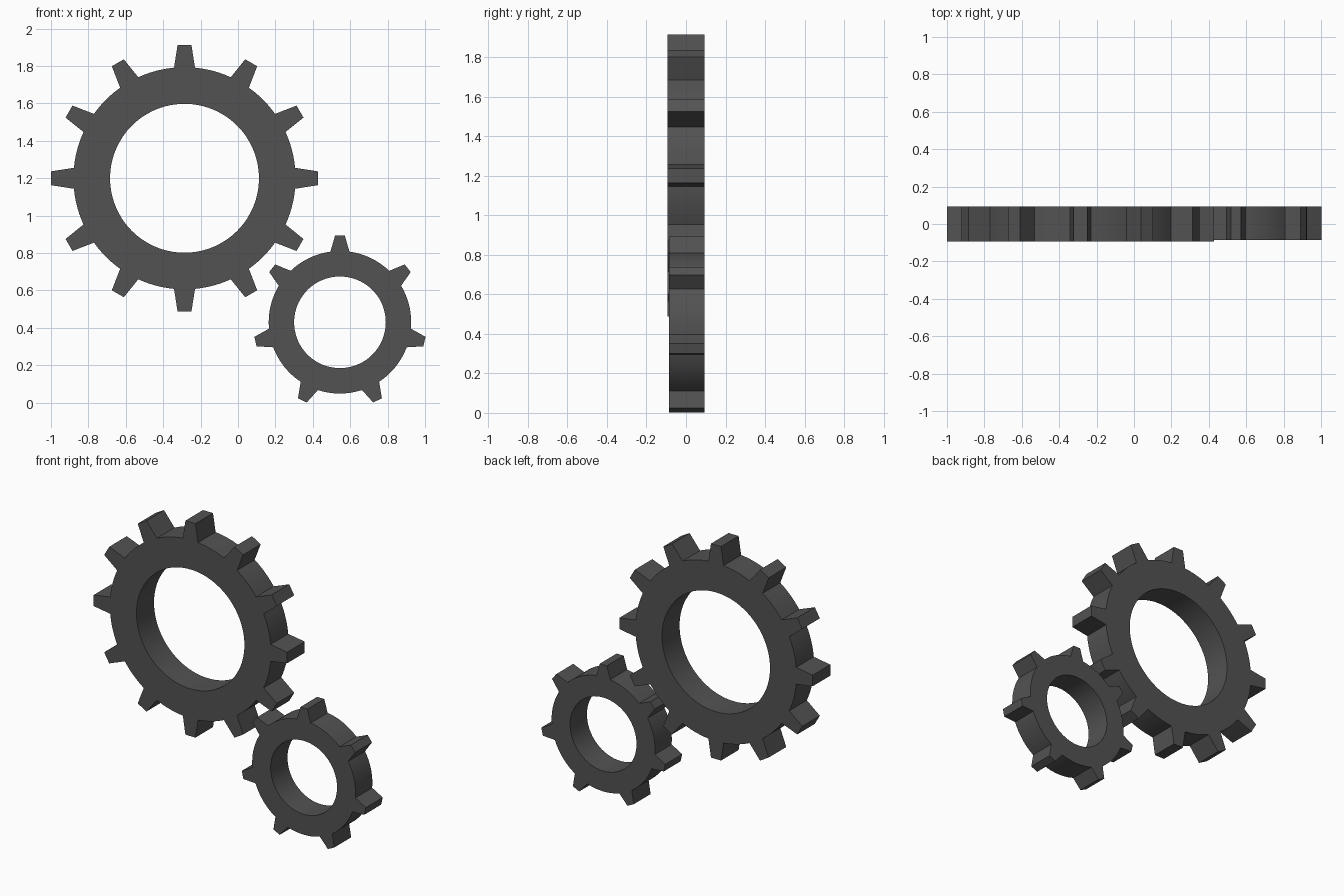
import bpy, bmesh, math

if "Cube" in bpy.data.objects:
    bpy.data.objects.remove(bpy.data.objects["Cube"])

dark_grey = bpy.data.materials.new("dark_grey")
dark_grey.diffuse_color = (0.085, 0.085, 0.085, 1)
dark_grey.use_nodes = True
dark_grey.node_tree.nodes["Principled BSDF"].inputs["Base Color"].default_value = dark_grey.diffuse_color


def gear(name, cx, cz, teeth, r_hole, r_ring, r_tip, half_base, half_tip, y0, y1, arc=6):
    # Outline as (angle, outer radius): one tooth, then the arc to the next
    step = 2 * math.pi / teeth
    a_base, a_tip = math.asin(half_base / r_ring), math.asin(half_tip / r_tip)
    outline = []
    for i in range(teeth):
        a = math.pi / 2 + i * step
        outline += [(a - a_base, r_ring), (a - a_tip, r_tip),
                    (a + a_tip, r_tip), (a + a_base, r_ring)]
        gap = step - 2 * a_base
        outline += [(a + a_base + gap * k / arc, r_ring) for k in range(1, arc)]

    bm = bmesh.new()

    def loop(y, hole):
        return [bm.verts.new((cx + (r_hole if hole else r) * math.cos(a), y,
                              cz + (r_hole if hole else r) * math.sin(a)))
                for a, r in outline]

    # Outer front, outer back, hole back, hole front, bridged into a closed ring
    loops = [loop(y0, False), loop(y1, False), loop(y1, True), loop(y0, True)]
    n = len(outline)
    for j in range(4):
        p, q = loops[j], loops[(j + 1) % 4]
        for i in range(n):
            k = (i + 1) % n
            bm.faces.new((p[i], p[k], q[k], q[i]))
    bmesh.ops.recalc_face_normals(bm, faces=bm.faces)
    mesh = bpy.data.meshes.new(name)
    bm.to_mesh(mesh)
    bm.free()
    mesh.materials.append(dark_grey)
    obj = bpy.data.objects.new(name, mesh)
    bpy.context.collection.objects.link(obj)
    bpy.ops.object.select_all(action='DESELECT')
    obj.select_set(True)
    bpy.context.view_layer.objects.active = obj
    bpy.ops.object.shade_smooth_by_angle(angle=math.radians(25))
    return obj


# Large gear, upper left
gear("large_gear", -0.286, 1.2, 12, 0.398, 0.594, 0.714, 0.056, 0.037, -0.0925, 0.0925)
# Small gear, lower right
gear("small_gear", 0.545, 0.43, 7, 0.245, 0.381, 0.464, 0.051, 0.026, -0.085, 0.0925, arc=8)
